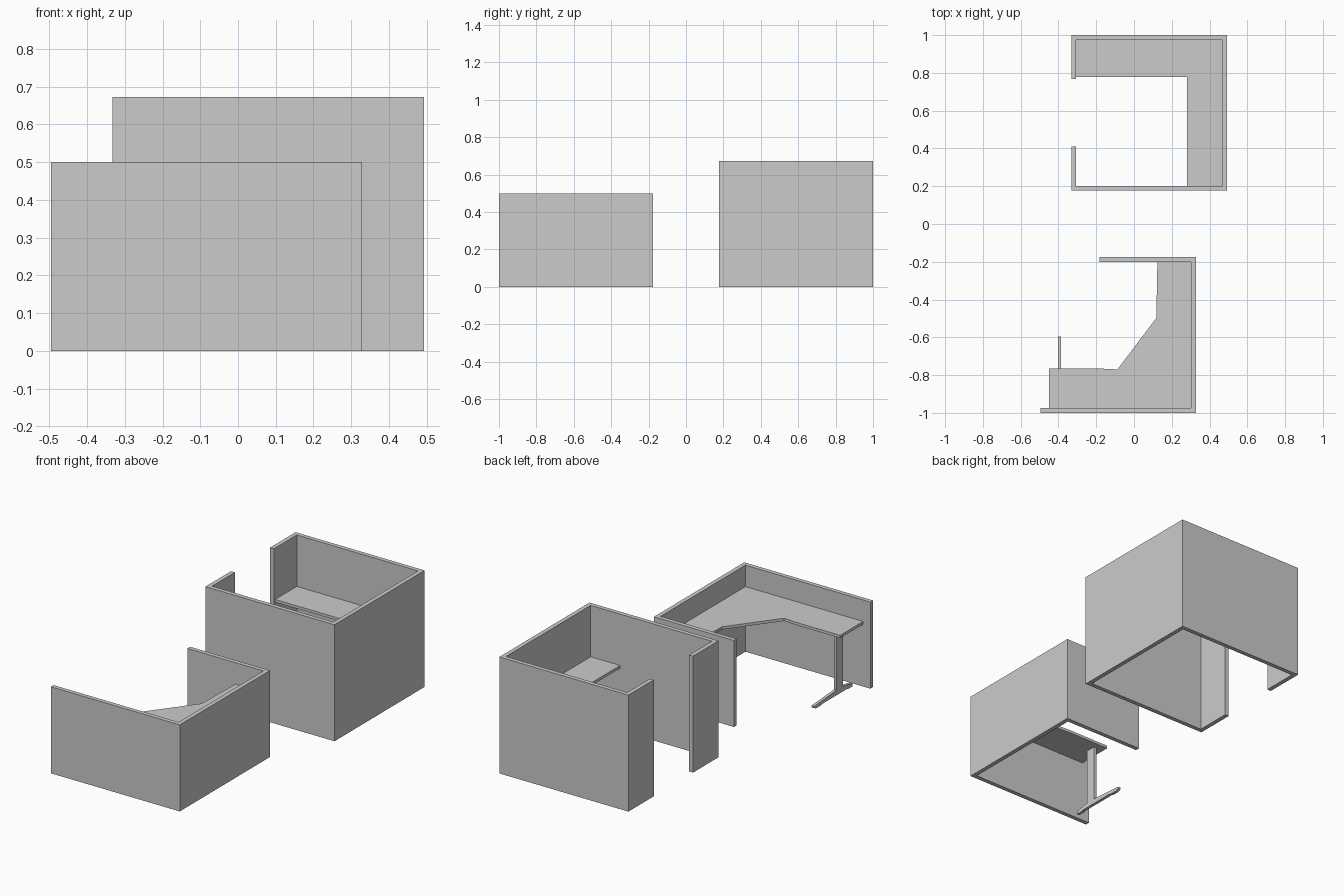
import bpy, bmesh
from mathutils import Vector

if "Cube" in bpy.data.objects:
    bpy.data.objects.remove(bpy.data.objects["Cube"])

T = 0.025          # partition thickness
DESK_Z = 0.36      # underside of worktops
DESK_T = 0.016


def prism(name, outline, offset):
    """Extrude a closed planar outline along an offset vector."""
    bm = bmesh.new()
    face = bm.faces.new([bm.verts.new(p) for p in outline])
    new = bmesh.ops.extrude_face_region(bm, geom=[face])["geom"]
    bmesh.ops.translate(bm, vec=Vector(offset),
                        verts=[v for v in new if isinstance(v, bmesh.types.BMVert)])
    bmesh.ops.recalc_face_normals(bm, faces=bm.faces)
    mesh = bpy.data.meshes.new(name)
    bm.to_mesh(mesh)
    bm.free()
    ob = bpy.data.objects.new(name, mesh)
    bpy.context.collection.objects.link(ob)
    return ob


def slab(name, points, z, height):
    """Horizontal plan outline raised to a height."""
    return prism(name, [(x, y, z) for x, y in points], (0, 0, height))


# Tall partition: C-shaped plan with a doorway on the left
x0, x1, y0, y1 = -0.332, 0.493, 0.177, 1.0
slab("tall_partition", [
    (x0, 0.41), (x0, y0), (x1, y0), (x1, y1), (x0, y1), (x0, 0.768),
    (x0 + T, 0.768), (x0 + T, y1 - T), (x1 - T, y1 - T),
    (x1 - T, y0 + T), (x0 + T, y0 + T), (x0 + T, 0.41)], 0, 0.673)

# L-shaped worktop inside the tall partition
slab("tall_booth_worktop", [
    (x0 + T, y1 - T), (x0 + T, 0.778), (0.28, 0.778),
    (0.28, y0 + T), (x1 - T, y0 + T), (x1 - T, y1 - T)], DESK_Z, DESK_T)

# Low partition: U-shaped plan, open on the left
u0, u1, v0, v1 = -0.496, 0.328, -1.0, -0.176
slab("low_partition", [
    (u0, v0), (u1, v0), (u1, v1), (-0.183, v1), (-0.183, v1 - T),
    (u1 - T, v1 - T), (u1 - T, v0 + T), (u0, v0 + T)], 0, 0.5)

# Corner worktop with an angled inner edge
slab("low_booth_worktop", [
    (-0.45, v0 + T), (u1 - T, v0 + T), (u1 - T, v1 - T), (0.124, v1 - T),
    (0.118, -0.498), (-0.088, -0.77), (-0.185, -0.765), (-0.45, -0.765)],
    DESK_Z, DESK_T)

# Support leg: flat post on a tapered foot with shallow end pads
LX, LW = -0.403, 0.017
prism("leg_post", [(LX, y, z) for y, z in
      [(-0.86, 0.03), (-0.80, 0.03), (-0.80, DESK_Z), (-0.86, DESK_Z)]], (LW, 0, 0))
prism("leg_foot", [(LX, y, z) for y, z in
      [(-0.945, 0), (-0.90, 0), (-0.895, 0.004), (-0.665, 0.004), (-0.66, 0),
       (-0.61, 0), (-0.595, 0.008), (-0.595, 0.018), (-0.79, 0.032),
       (-0.87, 0.032), (-0.945, 0.018)]], (LW, 0, 0))
